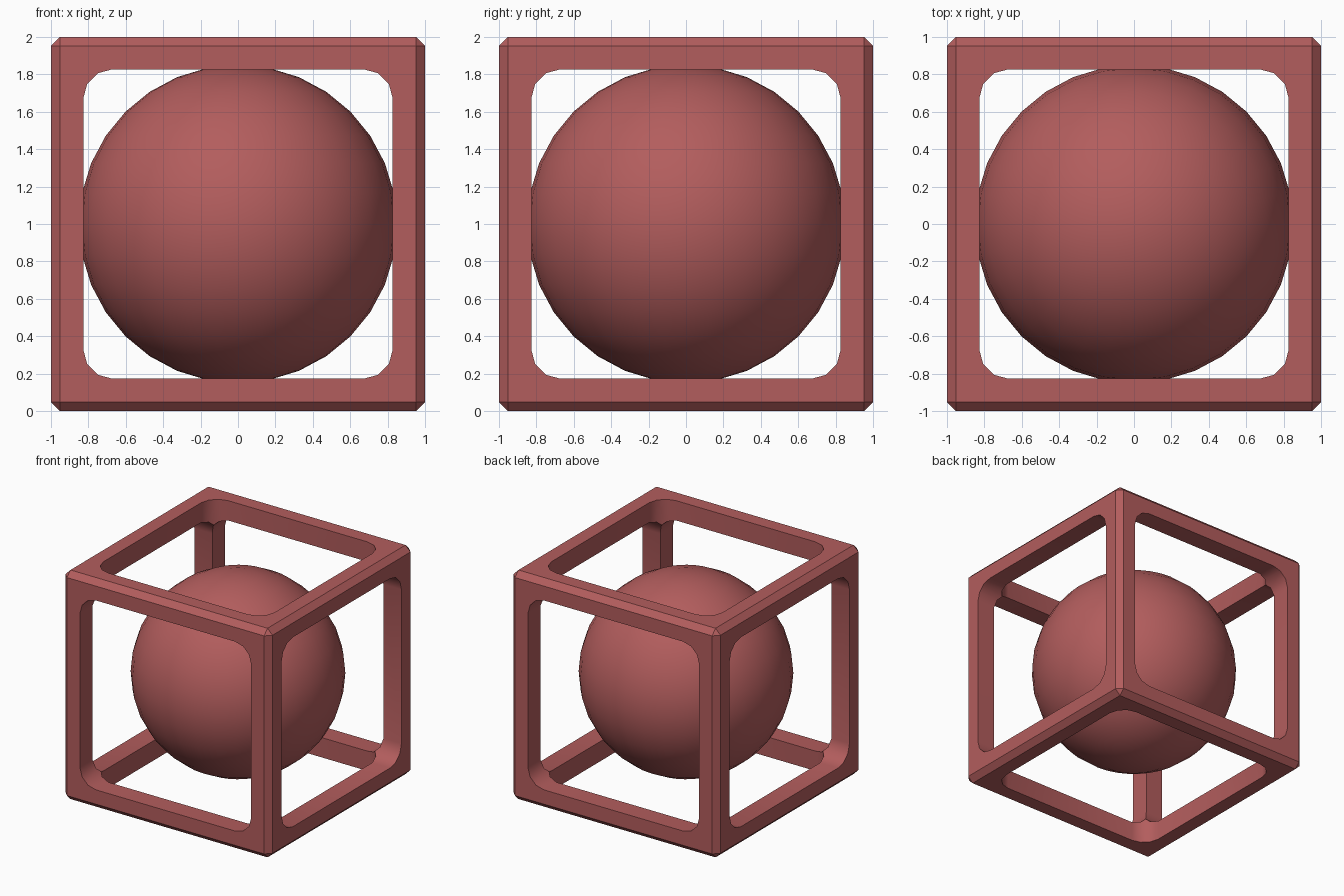
import bpy, bmesh, math
from mathutils import Matrix, Vector

if "Cube" in bpy.data.objects:
    bpy.data.objects.remove(bpy.data.objects["Cube"])

INNER, CORNER, CHAMFER, BALL = 0.827, 0.155, 0.048, 0.85

red = bpy.data.materials.new("red")
red.diffuse_color = (0.45, 0.11, 0.11, 1)
red.use_nodes = True
red.node_tree.nodes["Principled BSDF"].inputs["Base Color"].default_value = red.diffuse_color


def make_object(name, bm):
    mesh = bpy.data.meshes.new(name)
    bmesh.ops.recalc_face_normals(bm, faces=bm.faces)
    bm.to_mesh(mesh)
    bm.free()
    obj = bpy.data.objects.new(name, mesh)
    bpy.context.collection.objects.link(obj)
    obj.location.z = 1
    return obj


def activate(obj):
    bpy.ops.object.select_all(action='DESELECT')
    obj.select_set(True)
    bpy.context.view_layer.objects.active = obj


def window_cutter(axis):
    # rounded square prism, three segments per corner
    bm = bmesh.new()
    verts = []
    c = INNER - CORNER
    for q in range(4):
        mid = math.radians(45 + 90 * q)
        cx, cy = math.copysign(c, math.cos(mid)), math.copysign(c, math.sin(mid))
        for s in range(4):
            a = math.radians(90 * q + 30 * s)
            verts.append(bm.verts.new((cx + CORNER * math.cos(a), cy + CORNER * math.sin(a), -1.5)))
    face = bm.faces.new(verts)
    ext = bmesh.ops.extrude_face_region(bm, geom=[face])
    top = [v for v in ext["geom"] if isinstance(v, bmesh.types.BMVert)]
    bmesh.ops.translate(bm, verts=top, vec=(0, 0, 3))
    # cyclic axis swap keeps the three prisms exactly aligned
    for v in bm.verts:
        x, y, z = v.co
        v.co = {"x": (z, x, y), "y": (y, z, x), "z": (x, y, z)}[axis]
    cutter = make_object("window_cutter_" + axis, bm)
    cutter.hide_render = True
    return cutter


# Chamfered cube
bm = bmesh.new()
bmesh.ops.create_cube(bm, size=2)
bmesh.ops.bevel(bm, geom=bm.edges[:], offset=CHAMFER, segments=1,
                affect='EDGES', profile=0.5)
frame = make_object("cube_frame", bm)

# Windows cut right through along each axis
for axis in "xyz":
    cutter = window_cutter(axis)
    mod = frame.modifiers.new("window_" + axis, 'BOOLEAN')
    mod.operation = 'DIFFERENCE'
    mod.solver = 'EXACT'
    mod.object = cutter
    activate(frame)
    bpy.ops.object.modifier_apply(modifier=mod.name)
    bpy.data.objects.remove(cutter, do_unlink=True)

# Floating ball inside the frame
bm = bmesh.new()
bmesh.ops.create_uvsphere(bm, u_segments=32, v_segments=16, radius=BALL)
ball = make_object("ball", bm)

for obj in (frame, ball):
    obj.data.materials.clear()
    obj.data.materials.append(red)
    activate(obj)
    bpy.ops.object.shade_smooth_by_angle(angle=math.radians(35))
